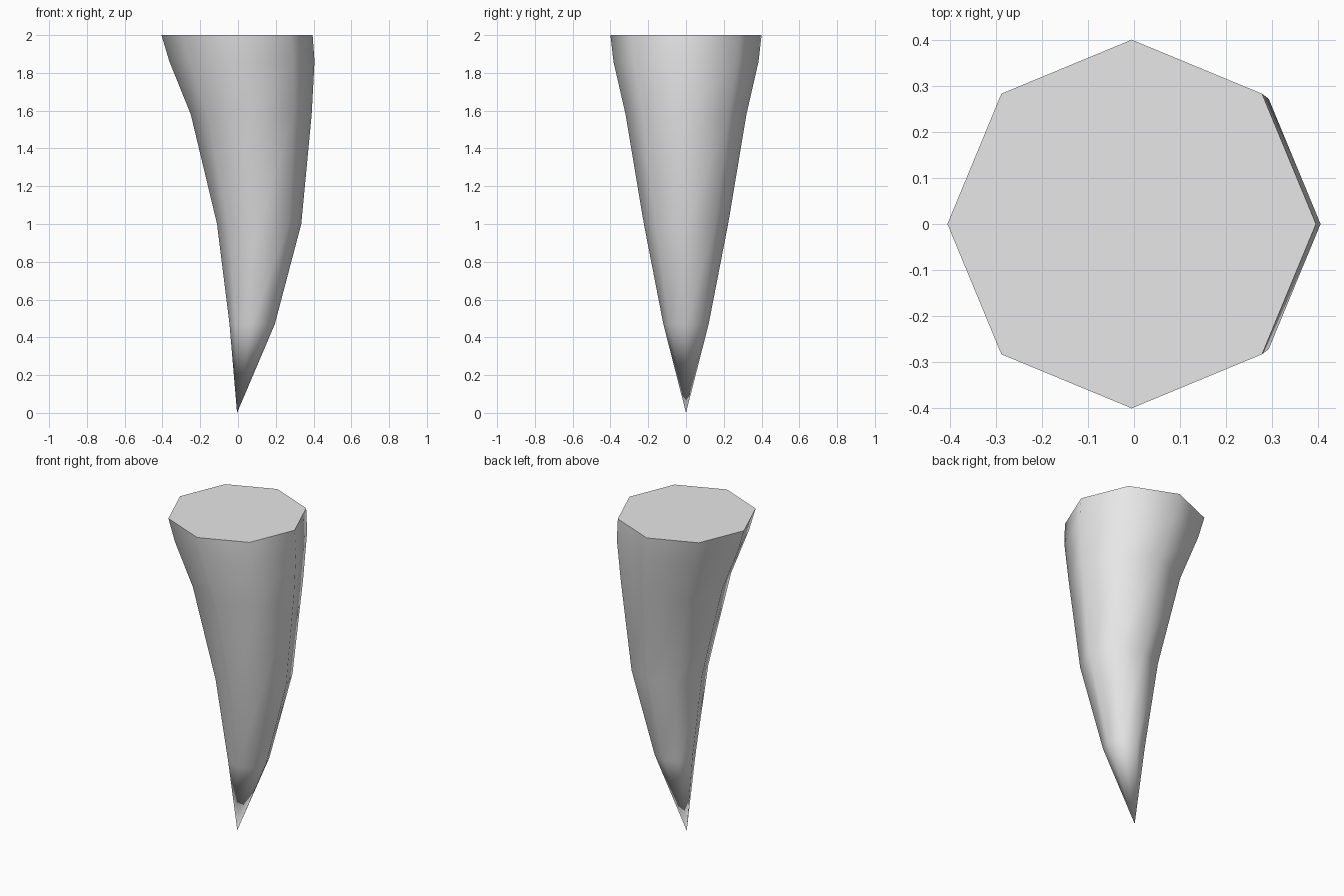
import bpy, bmesh, math

if "Cube" in bpy.data.objects:
    bpy.data.objects.remove(bpy.data.objects["Cube"])

# Plain grey surface
grey = bpy.data.materials.new("grey")
grey.diffuse_color = (0.8, 0.8, 0.8, 1)
grey.use_nodes = True
grey.node_tree.nodes["Principled BSDF"].inputs["Base Color"].default_value = grey.diffuse_color

# Curved horn profile: height, centre x, radius
RINGS = [(0.47, 0.075, 0.12), (1.0, 0.112, 0.223), (1.58, 0.07, 0.32),
         (1.86, 0.021, 0.384), (2.0, -0.005, 0.4)]
SIDES = 8

bm = bmesh.new()
tip = bm.verts.new((-0.005, 0, 0))
loops = []
for z, cx, r in RINGS:
    loops.append([bm.verts.new((cx + r * math.cos(math.tau * i / SIDES),
                                r * math.sin(math.tau * i / SIDES), z))
                  for i in range(SIDES)])

# Pointed tip, side walls and flat top
for i in range(SIDES):
    j = (i + 1) % SIDES
    bm.faces.new((tip, loops[0][j], loops[0][i]))
    for a, b in zip(loops, loops[1:]):
        bm.faces.new((a[i], a[j], b[j], b[i]))
bm.faces.new(loops[-1])

mesh = bpy.data.meshes.new("horn")
bm.to_mesh(mesh)
bm.free()
horn = bpy.data.objects.new("horn", mesh)
bpy.context.collection.objects.link(horn)
mesh.materials.append(grey)

# Smooth sides with a crisp rim
bpy.context.view_layer.objects.active = horn
horn.select_set(True)
bpy.ops.object.shade_smooth_by_angle(angle=math.radians(60))
